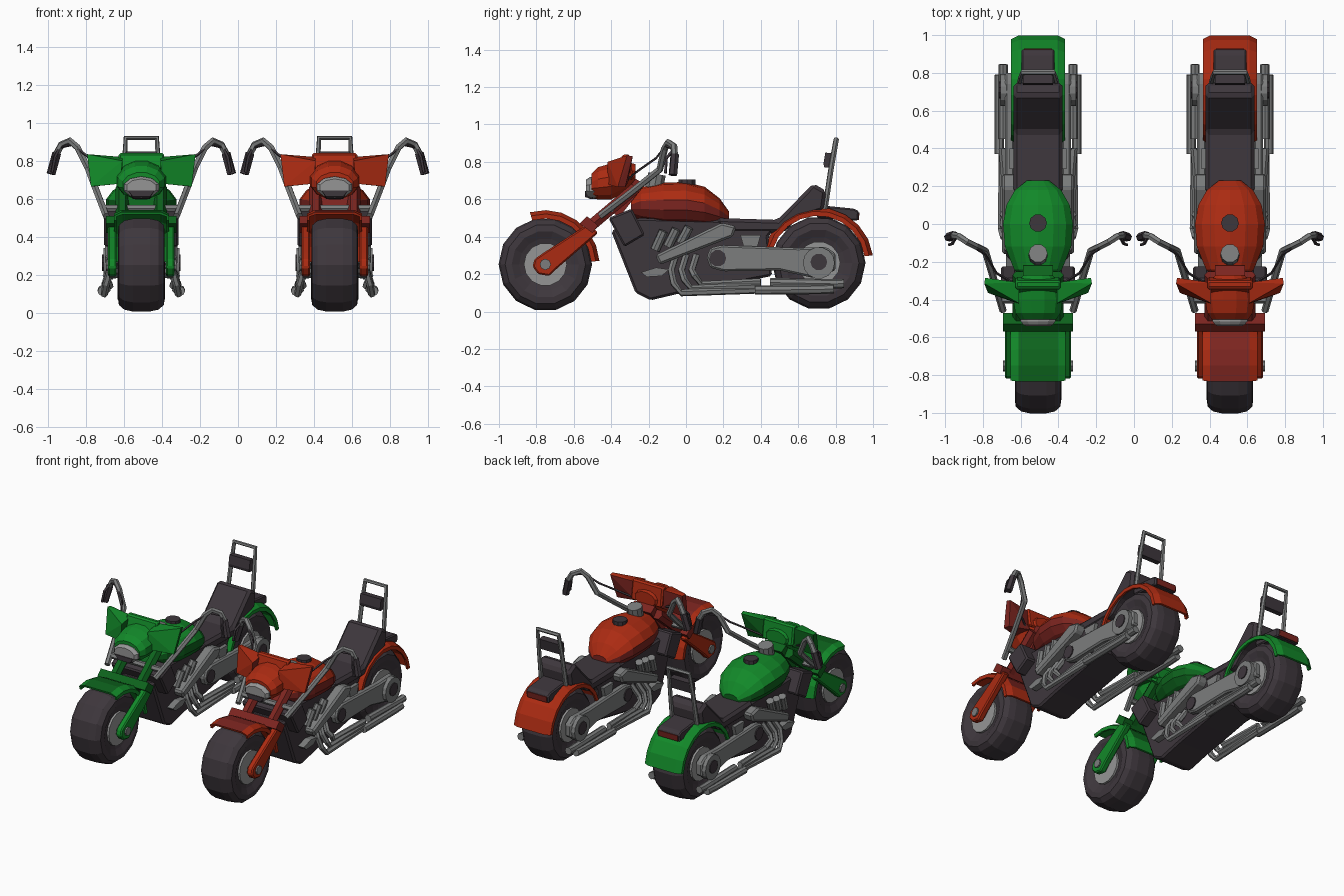
import bpy, bmesh, math
from mathutils import Vector, Matrix

if "Cube" in bpy.data.objects:
    bpy.data.objects.remove(bpy.data.objects["Cube"])


def material(name, r, g, b):
    m = bpy.data.materials.new(name)
    m.diffuse_color = (r, g, b, 1)
    m.use_nodes = True
    m.node_tree.nodes["Principled BSDF"].inputs["Base Color"].default_value = m.diffuse_color
    return m


RED = material("orange_red", 0.41, 0.024, 0.006)
DRED = material("dark_red", 0.20, 0.018, 0.014)
GREEN = material("green", 0.006, 0.25, 0.022)
DGREEN = material("dark_green", 0.004, 0.125, 0.012)
DARK = material("charcoal", 0.048, 0.038, 0.046)
GREY = material("metal_grey", 0.20, 0.205, 0.205)
LIGHT = material("light_grey", 0.30, 0.30, 0.30)
BIKE = {"x": 0, "name": ""}


def finish(name, bm, mat, mirror=False, bevel=0, mat2=None, rule=None):
    """Turn a bmesh into an object of the current bike, optionally mirrored in x."""
    if bevel:
        bmesh.ops.recalc_face_normals(bm, faces=bm.faces)
        bmesh.ops.bevel(bm, geom=bm.edges[:], offset=bevel, segments=1, affect='EDGES')
    if mirror:
        d = bmesh.ops.duplicate(bm, geom=bm.verts[:] + bm.edges[:] + bm.faces[:])
        vs = [g for g in d["geom"] if isinstance(g, bmesh.types.BMVert)]
        bmesh.ops.transform(bm, matrix=Matrix.Scale(-1, 4, (1, 0, 0)), verts=vs)
    bmesh.ops.recalc_face_normals(bm, faces=bm.faces)
    if rule:
        for f in bm.faces:
            f.normal_update()
            f.material_index = 1 if rule(f) else 0
    me = bpy.data.meshes.new(name)
    bm.to_mesh(me)
    bm.free()
    me.materials.append(mat)
    if mat2:
        me.materials.append(mat2)
    ob = bpy.data.objects.new(BIKE["name"] + "_" + name, me)
    ob.location.x = BIKE["x"]
    bpy.context.collection.objects.link(ob)


def skin(bm, rings, closed=False):
    """Bridge equal rings of points; cap the ends unless closed."""
    rs = [[bm.verts.new(p) for p in r] for r in rings]
    n = len(rs[0])
    for i in range(len(rs) if closed else len(rs) - 1):
        a, b = rs[i], rs[(i + 1) % len(rs)]
        for j in range(n):
            bm.faces.new((a[j], a[(j + 1) % n], b[(j + 1) % n], b[j]))
    if not closed:
        bm.faces.new(rs[0])
        bm.faces.new(rs[-1])


def prism(name, yz, x0, x1, mat, **k):
    """Side profile extruded in x."""
    bm = bmesh.new()
    skin(bm, [[(x, y, z) for y, z in yz] for x in (x0, x1)])
    finish(name, bm, mat, **k)


def lathe(name, prof, cy, cz, mat, n=14, a0=0, a1=360, **k):
    """Closed (x, radius) profile turned about an x-wise axle."""
    bm = bmesh.new()
    full = a1 - a0 == 360
    rings = []
    for i in range(n if full else n + 1):
        a = math.radians(a0 + (a1 - a0) * i / n)
        rings.append([(x, cy + r * math.cos(a), cz + r * math.sin(a)) for x, r in prof])
    skin(bm, rings, full)
    finish(name, bm, mat, **k)


def disc(name, cy, cz, r, x0, x1, mat, n=14, **k):
    prism(name, [(cy + r * math.cos(2 * math.pi * i / n), cz + r * math.sin(2 * math.pi * i / n))
                 for i in range(n)], x0, x1, mat, **k)


def loft(name, secs, mat, n=12, **k):
    """Oval sections (y, z, half width, half height) along y."""
    bm = bmesh.new()
    ang = [2 * math.pi * (i + 0.5) / n for i in range(n)]
    skin(bm, [[(w * math.cos(a), y, z + h * math.sin(a)) for a in ang] for y, z, w, h in secs])
    finish(name, bm, mat, **k)


def tube(name, pts, r, mat, n=6, **k):
    bm = bmesh.new()
    P = [Vector(p) for p in pts]
    rings, q, old = [], None, None
    for i, p in enumerate(P):
        t = (P[min(i + 1, len(P) - 1)] - P[max(i - 1, 0)]).normalized()
        q = t.to_track_quat('Z', 'Y') if q is None else old.rotation_difference(t) @ q
        old = t
        rings.append([p + q @ Vector((r * math.cos(2 * math.pi * j / n),
                                      r * math.sin(2 * math.pi * j / n), 0)) for j in range(n)])
    skin(bm, rings)
    finish(name, bm, mat, **k)


def hull(name, pts, mat, **k):
    bm = bmesh.new()
    bmesh.ops.convex_hull(bm, input=[bm.verts.new(p) for p in pts])
    finish(name, bm, mat, **k)


def bike(name, x, main, dark):
    BIKE.update(name=name, x=x)
    M = dict(mirror=True)
    # wheels
    tyre = [(-.09, .09), (-.105, .14), (-.123, .18), (-.118, .215), (-.09, .24), (-.045, .25),
            (.045, .25), (.09, .24), (.118, .215), (.123, .18), (.105, .14), (.09, .09)]
    for part, cy, cz in (("front", -.752, .252), ("rear", .71, .26)):
        lathe(part + "_tyre", tyre, cy, cz, DARK)
        disc(part + "_rim", cy, cz, .115, -.112, .112, LIGHT)
    # mudguards
    def guard(w, r):
        return [(-w, r - .045), (-w, r - .02), (-w * .72, r), (w * .72, r), (w, r - .02), (w, r - .045),
                (w - .014, r - .045), (w - .014, r - .025), (w * .68, r - .014),
                (-w * .68, r - .014), (-w + .014, r - .025), (-w + .014, r - .045)]
    lathe("front_mudguard", guard(.145, .292), -.754, .25, main, n=6, a0=4, a1=106,
          mat2=dark, rule=lambda f: abs(f.normal.x) < .2 and f.normal.z > .3)
    lathe("rear_mudguard", guard(.142, .297), .705, .26, main, n=9, a0=8, a1=164)
    # fork
    prism("fork_leg", [(-.79, .20), (-.73, .19), (-.69, .23), (-.47, .42), (-.52, .47), (-.76, .315),
                       (-.81, .28), (-.82, .24)], .13, .175, main, bevel=.008, **M)
    disc("axle_nut", -.752, .252, .03, .17, .185, GREY, n=8, **M)
    prism("fork_bridge", [(-.57, .47), (-.50, .42), (-.47, .46), (-.53, .51)], -.185, .185, dark)
    tube("fork_upper", [(.10, -.52, .45), (.10, -.27, .66)], .035, dark, **M)
    prism("steering_head", [(-.40, .54), (-.36, .50), (-.22, .68), (-.27, .71)], -.08, .08, dark)
    # handlebar, grips, levers and cables
    tube("handlebar", [(.185, -.46, .51), (.235, -.29, .64), (.28, -.14, .76), (.335, -.115, .87),
                       (.375, -.095, .905), (.42, -.065, .885), (.455, -.06, .82)], .019, GREY, **M)
    tube("handlebar_clamp", [(-.2, -.40, .55), (.2, -.40, .55)], .02, GREY)
    tube("grip", [(.445, -.06, .84), (.475, -.07, .73)], .024, DARK, **M)
    tube("lever", [(.435, -.07, .86), (.455, -.105, .82), (.47, -.11, .74)], .009, DARK, n=4, **M)
    tube("cable", [(.43, -.07, .87), (.36, -.11, .885), (.28, -.16, .82), (.22, -.26, .75),
                   (.12, -.32, .70)], .007, DARK, n=4, **M)
    # headlight cowl with side wings
    loft("headlight_cowl", [(-.505, .675, .10, .065), (-.47, .685, .125, .09), (-.40, .695, .135, .10),
                            (-.33, .72, .12, .085), (-.27, .74, .08, .05)], main)
    loft("headlight", [(-.535, .66, .08, .045), (-.515, .66, .097, .058), (-.44, .66, .097, .06)],
         LIGHT, n=10)
    hull("headlight_lower", [(sx * w, y, z) for sx in (-1, 1) for w, y, z in
                             ((.07, -.54, .645), (.045, -.54, .612), (.07, -.50, .645), (.045, -.50, .60))], DARK)
    prism("cowl_visor", [(-.37, .74), (-.34, .84), (-.30, .84), (-.28, .70)], -.12, .12, main, bevel=.01)
    hull("cowl_wing", [(.10, -.42, .80), (.11, -.42, .68), (.10, -.31, .82), (.10, -.31, .69),
                       (.265, -.365, .665), (.285, -.315, .835), (.255, -.325, .665), (.28, -.285, .83)],
         main, mat2=dark, rule=lambda f: f.normal.y > -.2 and f.normal.z < .5, **M)
    tube("gauge", [(0, -.17, .66), (0, -.155, .735)], .05, GREY, n=10)
    # fuel tank with cap
    loft("fuel_tank", [(-.295, .56, .07, .05), (-.24, .57, .13, .095), (-.12, .57, .18, .12),
                       (0, .57, .19, .122), (.10, .555, .172, .112), (.18, .525, .125, .08),
                       (.23, .50, .06, .035)], dark, n=14, mat2=main, rule=lambda f: f.normal.z > .3)
    tube("fuel_cap", [(0, .005, .67), (0, .005, .705)], .047, DARK, n=10)
    # engine body and radiator
    prism("engine_body", [(-.40, .43), (-.27, .10), (-.19, .06), (-.02, .10), (.20, .14), (.46, .19),
                          (.44, .40), (.50, .48), (-.26, .50)], -.125, .125, DARK, bevel=.012)
    prism("radiator", [(-.415, .50), (-.29, .55), (-.22, .41), (-.33, .345)], -.195, .195, DARK, bevel=.01)
    # cylinders, intake cover and struts
    for i in range(3):
        y = -.13 + .068 * i
        tube("cylinder_%d" % (i + 1), [(.14, y - .035, .33 + .018 * i), (.155, y + .01, .43 + .01 * i)],
             .026, GREY, n=8, **M)
    prism("intake_cover", [(-.165, .30), (.19, .475), (.27, .455), (.25, .40), (-.14, .25)],
          .10, .19, GREY, bevel=.012, **M)
    prism("seat_strut", [(.29, .41), (.40, .41), (.38, .34), (.31, .34)], .11, .15, GREY, **M)
    prism("foot_peg", [(-.24, .21), (-.16, .235), (-.09, .225), (-.13, .19), (-.21, .185)],
          .11, .17, GREY, **M)
    # exhaust pipes and silencers
    for i in range(3):
        y, z = -.075 + .055 * i, .10 + .022 * i
        tube("exhaust_pipe_%d" % (i + 1), [(.12, y + .02, .30), (.165, y - .005, .22),
             (.185, y + .01, z + .05), (.195 - .015 * i, y + .05, z), (.19, .40, z + .015)],
             .019, GREY, **M)
    tube("silencer_lower", [(.205, .37, .115), (.205, .41, .115), (.205, .72, .118), (.205, .79, .122)],
         .025, GREY, n=8, **M)
    tube("silencer_upper", [(.185, .45, .155), (.185, .80, .148), (.185, .845, .15)], .025, GREY, n=8, **M)
    # swing arm, hub and belt pulley
    prism("swing_arm", [(.11, .29), (.13, .34), (.19, .355), (.60, .34), (.75, .345), (.80, .31),
                        (.80, .22), (.68, .18), (.50, .22), (.20, .215), (.13, .235)],
          .125, .175, GREY, bevel=.01, **M)
    disc("rear_hub", .71, .26, .085, .15, .20, GREY, **M)
    disc("rear_axle_cap", .71, .265, .045, .195, .206, DARK, n=10, **M)
    disc("pivot_cap", .17, .285, .045, .165, .182, DARK, n=10, **M)
    # seat and tail
    prism("seat", [(.16, .50), (.49, .49), (.68, .685), (.75, .645), (.735, .54), (.60, .50),
                   (.52, .42), (.18, .42)], -.13, .13, DARK, bevel=.018)
    prism("tail_box", [(.70, .57), (.90, .55), (.925, .535), (.92, .485), (.70, .50)], -.088, .088, DARK,
          bevel=.008)
    prism("tail_light", [(.918, .53), (.928, .53), (.924, .49), (.914, .49)], -.075, .075, DRED)
    # backrest
    tube("backrest_frame", [(-.098, .74, .53), (-.09, .775, .76), (-.082, .803, .92), (.082, .803, .92),
                            (.09, .775, .76), (.098, .74, .53)], .015, GREY)
    prism("backrest_pad", [(.735, .79), (.745, .85), (.79, .845), (.775, .77), (.74, .77)], -.08, .08, DARK)


bike("green_bike", -.508, GREEN, DGREEN)
bike("red_bike", .508, RED, DRED)
